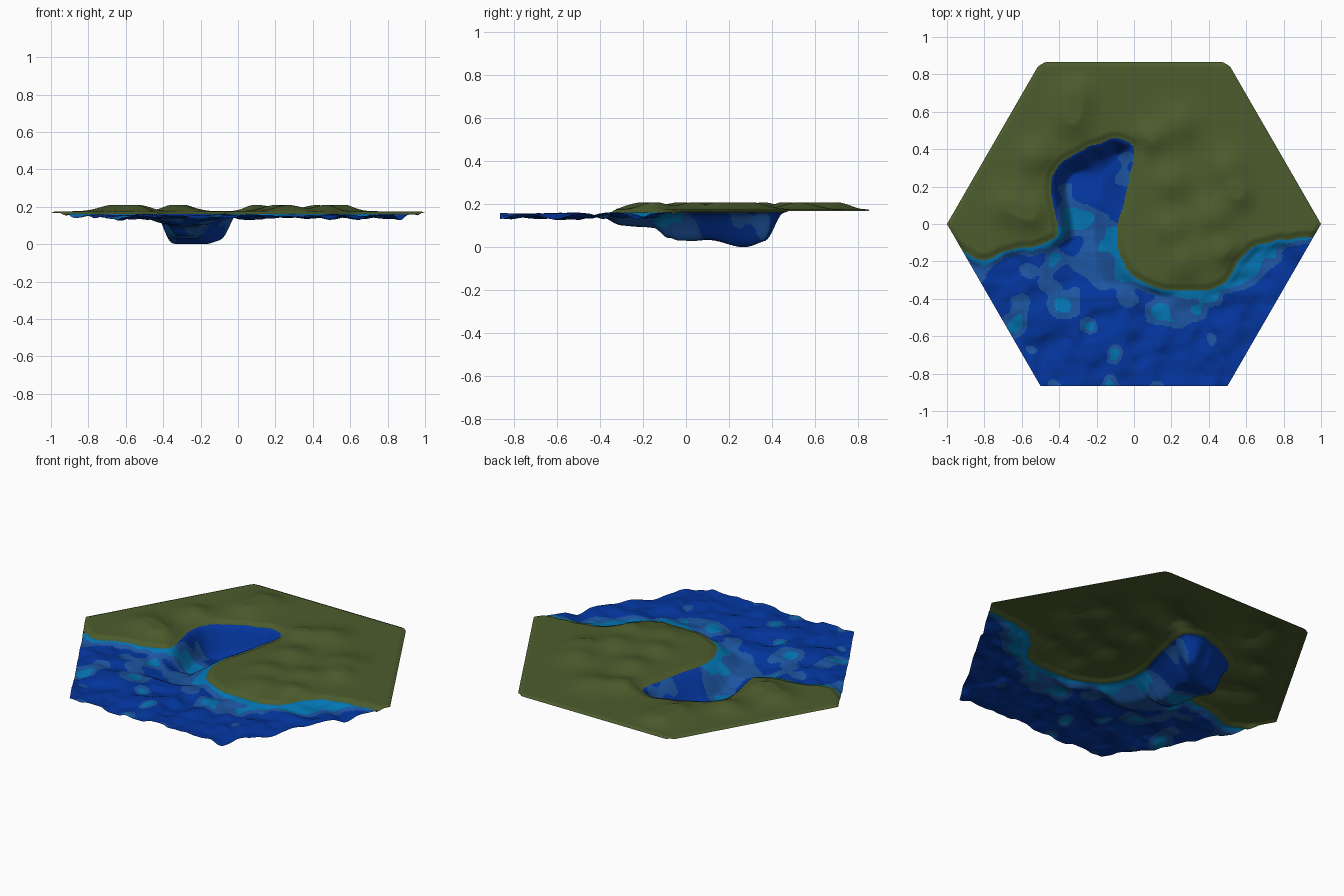
import bpy, bmesh, math
from mathutils import Vector, noise, kdtree

if "Cube" in bpy.data.objects:
    bpy.data.objects.remove(bpy.data.objects["Cube"])

CELL = 0.0085

# Shoreline, west to east (water lies to the south / inside the bay)
SHORE = [(-1.3, 0.0), (-1.1, -0.06), (-0.92, -0.14), (-0.82, -0.19), (-0.66, -0.14), (-0.5, -0.11),
         (-0.41, -0.06), (-0.42, 0.05), (-0.445, 0.19), (-0.41, 0.3), (-0.29, 0.39),
         (-0.13, 0.45), (-0.03, 0.435), (0.0, 0.38), (-0.02, 0.27), (-0.05, 0.13),
         (-0.085, 0.0), (-0.085, -0.13), (-0.03, -0.25), (0.09, -0.335), (0.25, -0.355),
         (0.41, -0.35), (0.5, -0.30), (0.56, -0.2), (0.66, -0.11), (0.81, -0.085),
         (0.95, -0.07), (1.1, -0.06), (1.3, -0.06)]
# Low hills: x, y, radius
HILLS = [(-0.31, 0.69, .1), (-0.33, 0.56, .09), (-0.53, 0.36, .09), (0.24, 0.53, .1),
         (0.09, 0.46, .08), (0.5, 0.3, .1), (0.56, 0.16, .08), (0.2, 0.22, .1),
         (0.42, 0.04, .1), (-0.67, 0.1, .1), (0.2, -0.02, .09), (0.27, -0.2, .1),
         (0.47, -0.15, .08), (-0.55, 0.05, .08)]
# Shallow patches: x, y, radius, strength
SHALLOWS = [(-0.32, 0.03, .09, 1.3), (-0.06, -0.27, .06, 1.1), (0.61, -0.22, .095, 1.4),
            (0.42, -0.39, .05, 1.0), (-0.64, -0.54, .06, 1.2), (-0.43, -0.19, .06, 1.0),
            (-0.39, -0.45, .065, 1.1), (-0.24, -0.55, .05, 1.1), (-0.1, -0.69, .045, 1.2),
            (0.13, -0.47, .065, 1.1), (-0.14, -0.87, .055, 1.0), (-0.16, -0.02, .09, .62),
            (-0.17, -0.14, .09, .6), (-0.2, -0.27, .09, .6), (-0.05, 0.24, .06, .7),
            (-0.04, 0.36, .05, .7), (0.28, -0.44, .09, .65), (-0.61, -0.43, .06, .65),
            (-0.82, -0.28, .06, .6), (0.43, -0.62, .03, .7), (-0.55, -0.67, .03, .7),
            (-0.36, 0.2, .06, .55), (-0.46, -0.32, .06, .65), (-0.04, -0.4, .07, .6),
            (-0.42, -0.86, .045, .65), (0.74, -0.15, .06, .7), (-0.32, -0.4, .07, .5),
            (-0.56, -0.25, .06, .5), (0.22, -0.52, .05, .6), (-0.31, -0.2, .06, .5),
            (0.54, -0.32, .05, .5), (0.37, -0.46, .05, .5), (0.11, -0.88, .04, .65)]
# Bay floor height along y
FLOOR = [(-0.5, .15), (-0.4, .14), (-0.3, .10), (-0.15, .09), (-0.08, .045), (-0.03, .03),
         (0.1, .035), (0.27, 0), (0.4, .035), (0.5, .05)]


def smooth(t):
    t = min(max(t, 0), 1)
    return t * t * (3 - 2 * t)


def bump(x, y, cx, cy, r):
    return math.exp(-((x - cx) ** 2 + (y - cy) ** 2) / (r * r))


def table(v, pts):
    for (a, p), (b, q) in zip(pts, pts[1:]):
        if v <= b:
            return p + (q - p) * smooth((v - a) / (b - a))
    return pts[-1][1]


# Dense smooth shoreline
line = []
P = [Vector((a, b, 0)) for a, b in SHORE]
for p0, p1, p2, p3 in zip(P, P[1:], P[2:], P[3:]):
    for i in range(60):
        t = i / 60
        line.append(0.5 * (2 * p1 + (p2 - p0) * t + (2 * p0 - 5 * p1 + 4 * p2 - p3) * t * t
                           + (3 * p1 - p0 - 3 * p2 + p3) * t ** 3))
for p in line:
    p.y += 0.012 * noise.noise(p * 14)
kd = kdtree.KDTree(len(line))
for i, p in enumerate(line):
    kd.insert(p, i)
kd.balance()


def shore(x, y):
    """Signed distance (positive in water) and nearest shore point."""
    co, i, d = kd.find((x, y, 0))
    t = line[min(i + 2, len(line) - 1)] - line[max(i - 2, 0)]
    side = t.x * (y - co.y) - t.y * (x - co.x)
    return (d if side < 0 else -d), co


def rim(x, y):
    """Distance inward from the hexagon edge."""
    return 0.866 - max(abs(y), abs(x) * 0.866 + abs(y) * 0.5)


def height(x, y):
    d, _ = shore(x, y)
    edge = rim(x, y)
    if d <= 0:
        hills = min(sum(bump(x, y, *h) for h in HILLS), 1)
        z = 0.162 + 0.014 * smooth(-d / 0.04)
        z += 0.033 * hills * smooth(edge / 0.12) * smooth(-d / 0.08)
        return z - 0.008 * (1 - smooth(edge / 0.02))
    n = noise.noise((x * 7, y * 7, 3)) + 0.3 * noise.noise((x * 15, y * 15, 7))
    sea = min(0.147 + 0.03 * n, 0.153 + 0.01 * n)
    bay = 1 if y > -0.03 else math.exp(-((x + 0.25) / 0.17) ** 4)
    if x > 0.05 or x < -0.47:
        bay = 0
    floor = table(y, FLOOR) + 0.01 * n * smooth((0.2 - y) / 0.2)
    deep = sea + (min(floor, sea) - sea) * bay
    # gentle slope on the east bank, steep cliff on the north and west
    gentle = smooth((x + 0.35) / 0.2) * (1 - smooth((y - 0.25) / 0.12))
    width = 0.045 + bay * (0.045 + 0.07 * gentle)
    return 0.162 + (deep - 0.162) * smooth(d / width)


def shade(x, y):
    """Water colour slot: 0 deep, 1 middle, 2 shallow."""
    d, _ = shore(x, y)
    # wobble the patches so they read as irregular blots
    u = x + 0.03 * noise.noise((x * 9, y * 9, 11))
    v = y + 0.03 * noise.noise((x * 9, y * 9, 23))
    s = sum(k * bump(u, v, cx, cy, r) for cx, cy, r, k in SHALLOWS)
    s += 0.2 * noise.noise((x * 11, y * 11, 1))
    open_sea = 1 - smooth((y + 0.08) / 0.1) if x < 0.05 else 1
    s += open_sea * 0.95 * math.exp(-(d / 0.038) ** 2)
    return 2 if s > 0.8 else 1 if s > 0.38 else 0


def material(name, rgb):
    m = bpy.data.materials.new(name)
    m.diffuse_color = (*rgb, 1)
    m.use_nodes = True
    m.node_tree.nodes["Principled BSDF"].inputs["Base Color"].default_value = m.diffuse_color
    return m


def build(name, mats, want_water):
    bm = bmesh.new()
    nx, ny = int(2.04 / CELL), int(1.78 / CELL)
    bmesh.ops.create_grid(bm, x_segments=nx, y_segments=ny, size=1)
    for v in bm.verts:
        v.co.x *= 1.02
        v.co.y *= 0.89
        # pull nearby vertices onto the shore for a clean boundary
        d, co = shore(v.co.x, v.co.y)
        if abs(d) < CELL * 0.5:
            v.co = co
    # trim to a hexagon, then nip the two back corners
    cuts = [(30 + 60 * k, 0.866) for k in range(6)]
    cuts += [(60, 0.987), (120, 0.987), (46, 0.962), (134, 0.962), (74, 0.962), (106, 0.962)]
    for ang, dist in cuts:
        n = Vector((math.cos(math.radians(ang)), math.sin(math.radians(ang)), 0))
        bmesh.ops.bisect_plane(bm, geom=bm.verts[:] + bm.edges[:] + bm.faces[:],
                               plane_co=n * dist, plane_no=n, clear_outer=True)
    drop = []
    for f in bm.faces:
        c = f.calc_center_median()
        if (shore(c.x, c.y)[0] > 0) != want_water:
            drop.append(f)
        elif want_water:
            f.material_index = shade(c.x, c.y)
    bmesh.ops.delete(bm, geom=drop, context='FACES')
    for v in bm.verts:
        v.co.z = height(v.co.x, v.co.y)
    for f in bm.faces:
        f.smooth = True
    bm.normal_update()
    me = bpy.data.meshes.new(name)
    bm.to_mesh(me)
    bm.free()
    for m in mats:
        me.materials.append(m)
    ob = bpy.data.objects.new(name, me)
    bpy.context.collection.objects.link(ob)
    return ob


land = build("land", [material("grass green", (0.072, 0.108, 0.026))], False)
water = build("water", [material("deep blue", (0.001, 0.036, 0.34)),
                        material("middle blue", (0.012, 0.09, 0.35)),
                        material("shallow blue", (0.001, 0.18, 0.46))], True)

# Rest the lowest point on z = 0
low = min(v.co.z for v in water.data.vertices)
for ob in (land, water):
    for v in ob.data.vertices:
        v.co.z -= low
